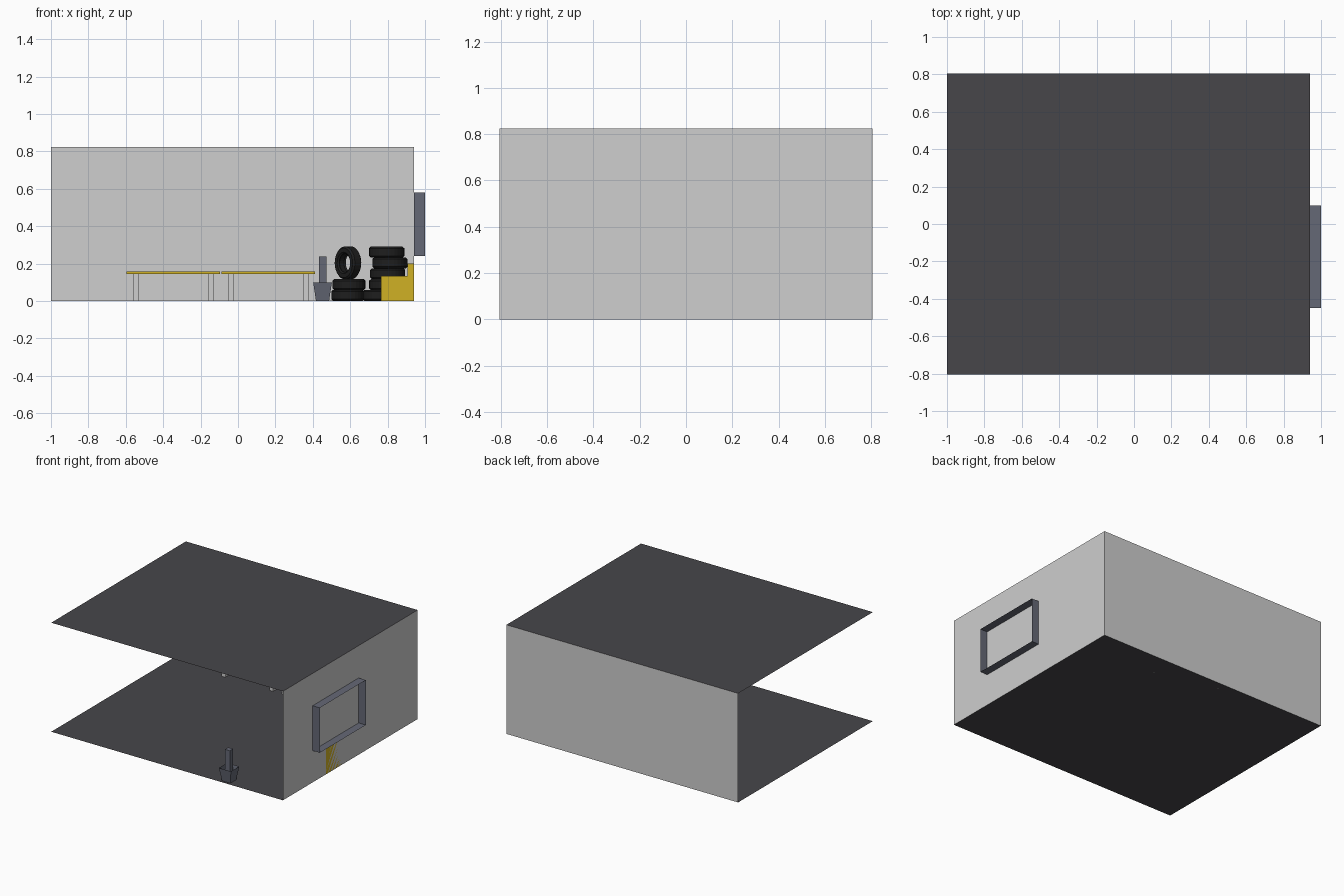
import bpy, bmesh, math
from mathutils import Matrix, Vector

if "Cube" in bpy.data.objects:
    bpy.data.objects.remove(bpy.data.objects["Cube"])


def material(name, rgb):
    m = bpy.data.materials.new(name)
    m.diffuse_color = (*rgb, 1)
    m.use_nodes = True
    m.node_tree.nodes["Principled BSDF"].inputs["Base Color"].default_value = m.diffuse_color
    return m


WALL = material("light grey", (0.62, 0.62, 0.62))
FLOOR = material("charcoal", (0.063, 0.061, 0.068))
STEEL = material("blue grey", (0.13, 0.14, 0.18))
YELLOW = material("yellow", (0.63, 0.44, 0.018))
RUBBER = material("black rubber", (0.013, 0.013, 0.013))

# Room limits
X0, X1, Y0, Y1, H = -1.0, 0.94, -0.805, 0.805, 0.825


def add_mesh(name, verts, faces, mat):
    me = bpy.data.meshes.new(name)
    me.from_pydata(verts, [], faces)
    me.materials.append(mat)
    ob = bpy.data.objects.new(name, me)
    bpy.context.collection.objects.link(ob)
    return ob


def quad(name, corners, mat):
    return add_mesh(name, corners, [(0, 1, 2, 3)], mat)


def box(name, x, y, z, mat):
    v = [(a, b, c) for c in z for b in y for a in x]
    f = [(0, 2, 3, 1), (4, 5, 7, 6), (0, 1, 5, 4), (2, 6, 7, 3), (0, 4, 6, 2), (1, 3, 7, 5)]
    return add_mesh(name, v, f, mat)


# Room shell: single sheets, open at the front and the left
quad("floor", [(X0, Y0, 0), (X1, Y0, 0), (X1, Y1, 0), (X0, Y1, 0)], FLOOR)
quad("ceiling", [(X0, Y0, H), (X1, Y0, H), (X1, Y1, H), (X0, Y1, H)], FLOOR)
quad("back_wall", [(X0, Y1, 0), (X1, Y1, 0), (X1, Y1, H), (X0, Y1, H)], WALL)
quad("right_wall", [(X1, Y0, 0), (X1, Y1, 0), (X1, Y1, H), (X1, Y0, H)], WALL)

# Window surround: thin open sleeve outside the right wall
rim = [(-0.45, 0.24), (0.10, 0.24), (0.10, 0.58), (-0.45, 0.58)]
add_mesh("window_frame", [(x, y, z) for x in (X1, 1.0) for y, z in rim],
         [(i, (i + 1) % 4, (i + 1) % 4 + 4, i + 4) for i in range(4)], STEEL)

# Two work tables along the back wall
for n, cx in enumerate((-0.345, 0.163)):
    box(f"table_top_{n + 1}", (cx - 0.25, cx + 0.25), (0.575, 0.80), (0.146, 0.157), YELLOW)
    for i, lx in enumerate((cx - 0.2, cx + 0.2)):
        for j, ly in enumerate((0.62, 0.755)):
            box(f"table_{n + 1}_leg_{i}{j}", (lx - 0.016, lx + 0.016),
                (ly - 0.016, ly + 0.016), (0, 0.146), WALL)

# Armless seat below the window: L profile run along y
prof = [(0.765, 0.001), (0.94, 0.001), (0.94, 0.2), (0.907, 0.2), (0.907, 0.135), (0.765, 0.135)]
k = len(prof)
add_mesh("seat", [(x, y, z) for y in (-0.29, -0.07) for x, z in prof],
         [tuple(range(k)), tuple(range(2 * k - 1, k - 1, -1))]
         + [(i, i + k, (i + 1) % k + k, (i + 1) % k) for i in range(k)], YELLOW)

# Tapered open bin with an upright post near the front edge
bx, by = 0.452, -0.752
ring = [(-1, -1), (1, -1), (1, 1), (-1, 1)]
levels = [(0.035, 0.001), (0.05, 0.1)]
add_mesh("bin", [(bx + s * r, by + t * r, z) for r, z in levels for s, t in ring],
         [(3, 2, 1, 0)] + [(i, (i + 1) % 4, (i + 1) % 4 + 4, i + 4) for i in range(4)], STEEL)
box("bin_post", (bx - 0.02, bx + 0.02), (by - 0.02, by + 0.02), (0.001, 0.237), STEEL)


# Tyre: lathed section with shoulders and an open middle
def tyre(name, loc, r=0.088, axis=(0, 0, 1), w=0.029, n=28):
    sec = [(0.55 * r, -0.75 * w), (0.65 * r, -w), (0.9 * r, -w), (r, -0.7 * w),
           (r, 0.7 * w), (0.9 * r, w), (0.65 * r, w), (0.55 * r, 0.75 * w),
           (0.62 * r, 0.5 * w), (0.62 * r, -0.5 * w)]
    k = len(sec)
    v = []
    for i in range(n):
        a = math.tau * i / n
        v += [(p * math.cos(a), p * math.sin(a), z) for p, z in sec]
    f = [(i * k + j, ((i + 1) % n) * k + j, ((i + 1) % n) * k + (j + 1) % k, i * k + (j + 1) % k)
         for i in range(n) for j in range(k)]
    ob = add_mesh(name, v, f, RUBBER)
    rot = Vector((0, 0, 1)).rotation_difference(Vector(axis)).to_matrix().to_4x4()
    ob.data.transform(Matrix.Translation(loc) @ rot)


# Left pile: two flat tyres with one standing on top
tyre("tyre_left_1", (0.587, 0.655, 0.03))
tyre("tyre_left_2", (0.593, 0.66, 0.088))
tyre("tyre_standing", (0.588, 0.66, 0.204), axis=(-math.sin(0.92), -math.cos(0.92), 0))

# Right stack of five, and a loose tyre beside it
for i, cx in enumerate((0.80, 0.795, 0.80, 0.812, 0.795)):
    tyre(f"tyre_right_{i + 1}", (cx, 0.675 + 0.008 * (i % 2), 0.03 + 0.058 * i), 0.094)
tyre("tyre_loose", (0.755, 0.485, 0.03))
